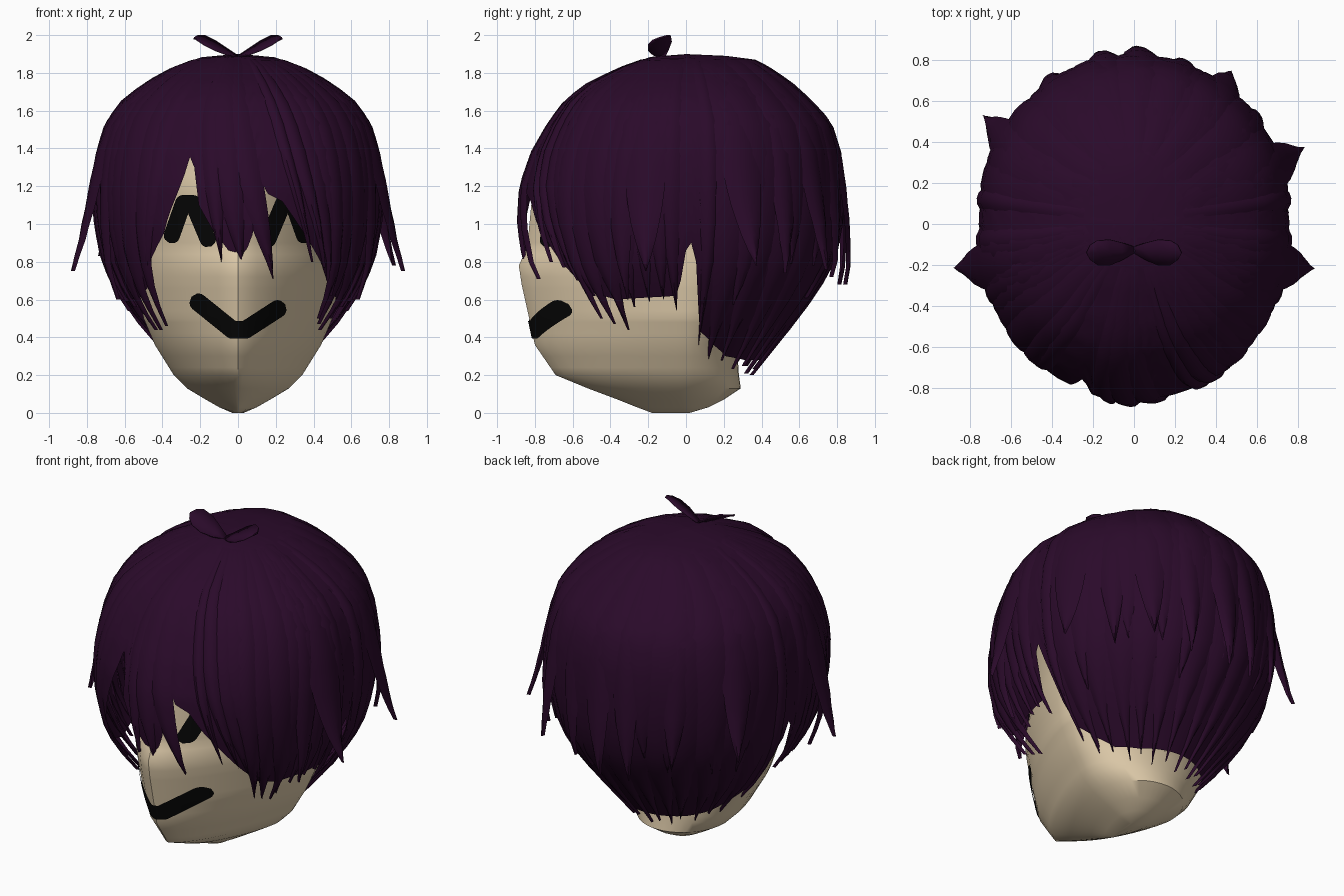
import bpy, bmesh, math, random
from mathutils import Vector

if "Cube" in bpy.data.objects:
    bpy.data.objects.remove(bpy.data.objects["Cube"])
random.seed(4)


def material(name, col):
    m = bpy.data.materials.new(name)
    m.diffuse_color = (*col, 1)
    m.use_nodes = True
    m.node_tree.nodes["Principled BSDF"].inputs["Base Color"].default_value = m.diffuse_color
    return m


HAIR = material("dark purple", (0.023, 0.003, 0.023))
SKIN = material("pale skin", (0.75, 0.61, 0.41))
BLACK = material("black", (0.002, 0.002, 0.002))


def table(rows, k):
    """Linear lookup in rows sorted by increasing first value."""
    if k <= rows[0][0]:
        return rows[0][1:]
    for p, q in zip(rows, rows[1:]):
        if k <= q[0]:
            f = (k - p[0]) / (q[0] - p[0])
            return [a + (b - a) * f for a, b in zip(p[1:], q[1:])]
    return rows[-1][1:]


def grids(name, sheets, mat, angle=35, fill=False):
    """One object from several sheets of point rows."""
    bm = bmesh.new()
    for rows in sheets:
        vs = [[bm.verts.new(p) for p in r] for r in rows]
        for r, s in zip(vs, vs[1:]):
            for i in range(len(r) - 1):
                bm.faces.new((r[i], s[i], s[i + 1], r[i + 1]))
    bmesh.ops.remove_doubles(bm, verts=bm.verts, dist=1e-5)
    if fill:
        bmesh.ops.holes_fill(bm, edges=[e for e in bm.edges if e.is_boundary], sides=0)
    me = bpy.data.meshes.new(name)
    bm.to_mesh(me)
    bm.free()
    me.materials.append(mat)
    ob = bpy.data.objects.new(name, me)
    bpy.context.collection.objects.link(ob)
    bpy.ops.object.select_all(action='DESELECT')
    ob.select_set(True)
    bpy.context.view_layer.objects.active = ob
    bpy.ops.object.shade_smooth_by_angle(angle=math.radians(angle))
    return ob


# height, half width, front depth, back depth
HEAD = [(0, .03, .18, .02), (.03, .1, .26, .12), (.07, .17, .36, .2), (.13, .27, .52, .29),
        (.2, .34, .69, .28), (.36, .44, .80, .27), (.5, .50, .83, .36),
        (.68, .53, .87, .48), (.78, .54, .885, .57), (.88, .54, .84, .62),
        (1.2, .55, .81, .66), (1.5, .5, .63, .6), (1.75, .28, .31, .33), (1.8, 0, 0, 0)]
SHELL = [(.2, .30, .42, .36), (.35, .43, .55, .48), (.5, .56, .70, .60),
         (.65, .66, .80, .71), (.8, .73, .86, .79), (1, .77, .89, .83),
         (1.2, .78, .88, .835), (1.38, .76, .82, .82), (1.54, .71, .73, .77),
         (1.66, .62, .64, .66), (1.75, .5, .52, .56), (1.84, .34, .33, .43),
         (1.885, .2, .2, .34), (1.9, 0, 0, 0)]


def ring_point(rows, a, z, n_front, n_back, off=0):
    """a in degrees: 0 is the front, 90 is +x."""
    w, f, b = table(rows, z)
    s, c = math.sin(math.radians(a)), math.cos(math.radians(a))
    e = 2 / (n_front if c > 0 else n_back)
    x = math.copysign(abs(s) ** e, s) * w + s * off
    y = -math.copysign(abs(c) ** e, c) * (f if c > 0 else b) - c * off
    return Vector((x, y, z))


def hair(a, z, off=0):
    a = (a + 180) % 360 - 180
    return ring_point(SHELL, a, z, 2, 2, off - .012 * min(1, (1.9 - z) * 20))


# Head with a ridged wedge face
zs = sorted({r[0] for r in HEAD} | {i * .06 for i in range(4, 30)}, reverse=True)
grids("head", [[[ring_point(HEAD, -180 + 9 * i, z, 1.4, 2) for i in range(41)]
                for z in zs]], SKIN, fill=True)


# Painted strokes laid on the face
def stroke(pts, r):
    sheets = []
    for p, q in zip(pts, pts[1:]):
        p, q = Vector(p), Vector(q)
        L = (q - p).length
        d = (q - p) / L
        n = Vector((-d.y, d.x))
        sheet = []
        for i in range(29):
            u = -r + (L + 2 * r) * i / 28
            over = max(-u, u - L, 0)
            h = math.sqrt(max(r * r - over * over, 0))
            line = []
            for j in range(7):
                c = p + d * u + n * h * (j / 3 - 1)
                w, f, b = table(HEAD, c.y)
                y = -f * max(1 - abs(c.x / w) ** 1.4, 0) ** (1 / 1.4)
                line.append(Vector((c.x, y - .009, c.y)))
            sheet.append(line)
        sheets.append(sheet)
    return sheets


grids("mouth", stroke([(-.21, .585), (-.03, .44), (.04, .44), (.21, .55)], .047), BLACK)
for s, side in ((-1, "left"), (1, "right")):
    pts = [(s * .35, .94), (s * .29, 1.11), (s * .24, 1.11), (s * .16, .92)]
    grids(side + "_eye", stroke(pts, .043), BLACK)

# Hair cap with an uneven lower edge: angle, height
EDGE = [(-180, .28), (-140, .28), (-120, .3), (-108, .36), (-97, .44), (-93, .92),
        (-90, .86), (-87, .62), (-60, .6), (-48, .66), (-41, .8), (-32, .95), (-28, 1.08),
        (-23, 1.22), (-19, 1.4), (-16, 1.1), (-10, .96), (-4, .86), (3, .84), (7, .98),
        (8.5, 1.25), (12, 1.16), (18, 1.12), (25, 1.0), (34, .86), (42, .74), (50, .64),
        (60, .6), (87, .62), (90, .86), (93, .92), (97, .44), (108, .36), (120, .3),
        (140, .28), (180, .28)]
rows = []
for k in range(31):
    t = (k / 30) ** 1.5
    rows.append([hair(a, 1.9 - (1.9 - table(EDGE, a)[0]) * t, -.008)
                 for a in range(-180, 181, 2)])
grids("hair_cap", [rows], HAIR)


# Tapered locks following the hair surface
def lock(a0, a1, tip, half, flare=0.0, top=1.893, lift=0.0):
    rows = []
    for k in range(19):
        t = k / 18
        z = top + (tip - top) * t ** 1.35
        a = a0 + (a1 - a0) * t ** 2.2
        h = half * (1 - t ** 4)
        o = min(t * 8, 1) * lift + flare * t ** 5
        b0 = min(t * 6, 1)
        rows.append([hair(a + h * c, z, o + b * b0) for c, b in
                     ((-1, -.012), (-.5, .006), (0, .01), (.5, .006), (1, -.012))])
    return rows


fringe = [(-32, -46, .60, 5), (-38, -47, .46, 6), (-47, -54, .44, 8),
          (-55, -61, .48, 8), (-12, -7, .80, 5), (-8, 2, .77, 7), (-3, 16, .71, 7),
          (15, 33, .80, 3), (20, 40, .77, 4), (27, 45, .70, 6), (33, 51, .62, 7),
          (38, 50, .5, 6), (45, 55, .47, 8), (53, 62, .5, 8)]
grids("fringe", [lock(*l, lift=.004 * (i % 3)) for i, l in enumerate(fringe)], HAIR)

for s, side in ((-1, "left"), (1, "right")):
    locks = [(62, 61, .44, 7), (69, 68, .56, 6), (75, 75, .59, 6), (80, 81, .6, 6),
             (83, 86, .54, 5)]
    grids(side + "_side_locks", [lock(s * a, s * b, z, h) for a, b, z, h in locks], HAIR)

back = [lock(s * 99, s * 98, .36, 4) for s in (1, -1)]
for i, a in enumerate(range(108, 256, 12)):
    edge = abs(a - 180) / 72
    back.append(lock(a, a + random.uniform(-3, 3), .2 + .07 * edge ** 2 + .03 * (i % 2), 11))
grids("back_locks", back, HAIR)

# Upper layer of longer and shorter locks, some flipping outwards
layer = [lock(a, a + random.uniform(-4, 4), random.uniform(.5, .85), 11, lift=.004)
         for a in range(116, 250, 16)]
flips = [(74, 78, .75, 9, .2), (-74, -78, .75, 9, .2), (110, 113, .78, 9, .19),
         (-120, -124, .83, 8, .16), (176, 180, .68, 8, .13), (-170, -167, .68, 7, .12),
         (143, 146, .76, 8, .14), (-146, -149, .76, 7, .08), (66, 68, .6, 6, .07),
         (-66, -68, .6, 6, .07), (128, 130, .74, 7, .07), (160, 163, .72, 7, .07)]
grids("layered_locks", layer + [lock(*f) for f in flips], HAIR)

# Two leaf-shaped tufts on the crown
for s, side in ((-1, "left"), (1, "right")):
    edge = [(0, -.14, 1.88, -.11, 1.885), (.06, -.175, 1.893, -.09, 1.925),
            (.12, -.2, 1.915, -.075, 1.965), (.18, -.2, 1.945, -.08, 1.995),
            (.215, -.175, 1.968, -.1, 1.993), (.235, -.14, 1.982, -.14, 1.982)]
    rows = [[Vector((s * x, y0, z0)), Vector((s * x, (y0 + y1) / 2, (z0 + z1) / 2 - .004)),
             Vector((s * x, y1, z1))] for x, y0, z0, y1, z1 in edge]
    if s > 0:
        rows.reverse()
    tuft = grids(side + "_crown_tuft", [rows], HAIR)
    mod = tuft.modifiers.new("thickness", 'SOLIDIFY')
    mod.thickness = .008
    mod.offset = -1
